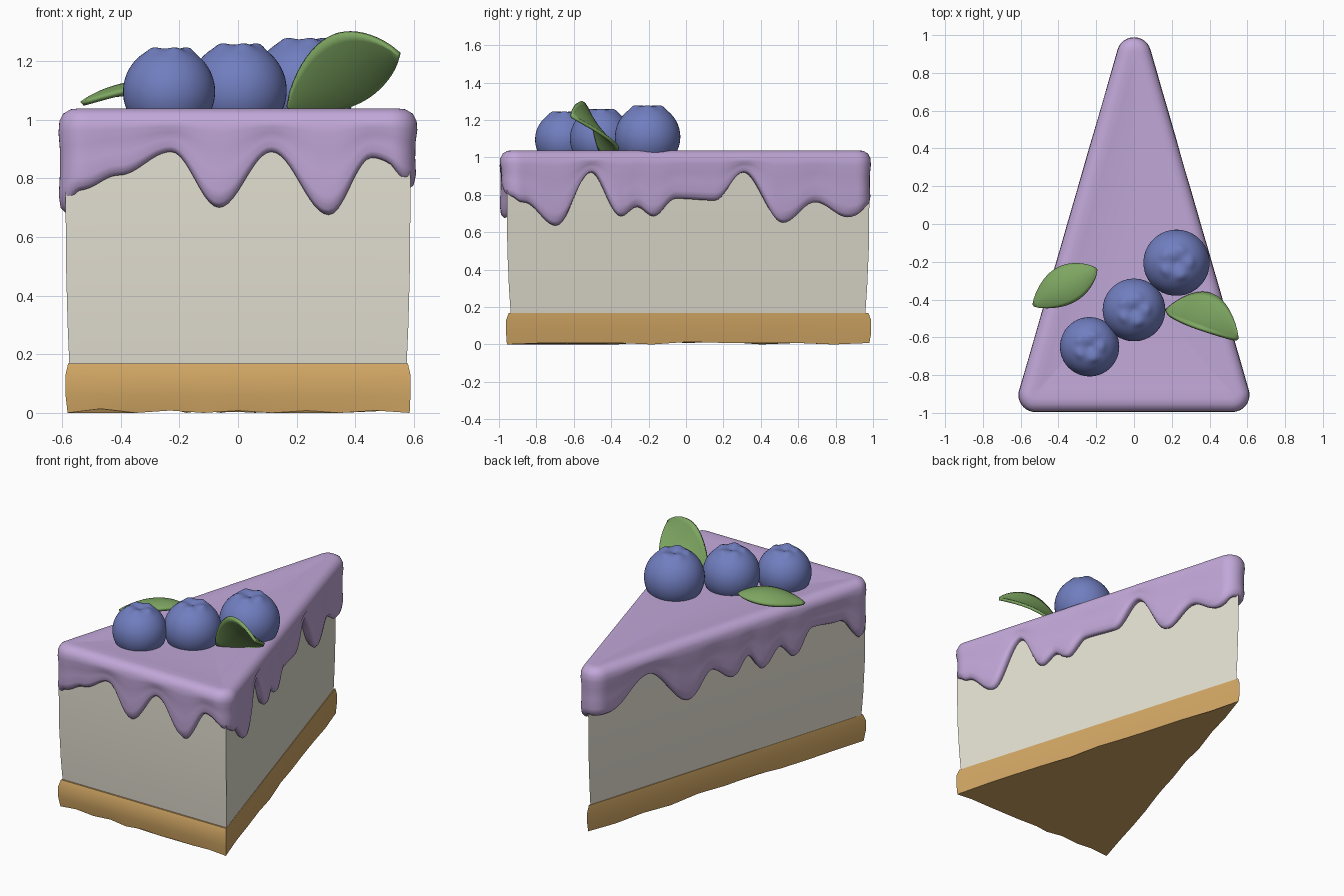
import bpy, math, random
from mathutils import Vector

if "Cube" in bpy.data.objects:
    bpy.data.objects.remove(bpy.data.objects["Cube"])

random.seed(4)

def srgb(r, g, b):
    return tuple((c / 255) ** 2.2 for c in (r, g, b)) + (1.0,)

def material(name, *rgb):
    m = bpy.data.materials.new(name)
    m.diffuse_color = srgb(*rgb)
    m.use_nodes = True
    m.node_tree.nodes["Principled BSDF"].inputs["Base Color"].default_value = m.diffuse_color
    return m

def make(name, verts, faces, mat, angle=40):
    me = bpy.data.meshes.new(name)
    me.from_pydata([tuple(v) for v in verts], [], faces)
    me.materials.append(mat)
    ob = bpy.data.objects.new(name, me)
    bpy.context.collection.objects.link(ob)
    bpy.ops.object.select_all(action='DESELECT')
    ob.select_set(True)
    bpy.context.view_layer.objects.active = ob
    bpy.ops.object.mode_set(mode='EDIT')
    bpy.ops.mesh.select_all(action='SELECT')
    bpy.ops.mesh.normals_make_consistent(inside=False)
    bpy.ops.object.mode_set(mode='OBJECT')
    bpy.ops.object.shade_smooth_by_angle(angle=math.radians(angle))
    return ob

def loft(name, rings, mat, angle=40):
    """Skin closed rings of equal length, capping both ends."""
    n = len(rings[0])
    verts = [p for r in rings for p in r]
    faces = [(k * n + i, k * n + (i + 1) % n, (k + 1) * n + (i + 1) % n, (k + 1) * n + i)
             for k in range(len(rings) - 1) for i in range(n)]
    faces += [tuple(range(n))[::-1], tuple(range(len(verts) - n, len(verts)))]
    return make(name, verts, faces, mat, angle)

def triangle(w, y0, y1, n):
    """Sharp wedge outline, n points per side, counter-clockwise."""
    c = [Vector((-w, y0)), Vector((w, y0)), Vector((0, y1))]
    return [c[s].lerp(c[(s + 1) % 3], i / n) for s in range(3) for i in range(n)]

crust_mat = material("crust", 208, 165, 100)
filling_mat = material("filling", 226, 222, 208)
icing_mat = material("icing", 192, 166, 215)
berry_mat = material("berry", 112, 125, 190)
leaf_mat = material("leaf", 125, 165, 98)

# Biscuit crust with an uneven lower edge
outer = triangle(0.588, -0.962, 0.99, 10)
low = [(p.x * s, p.y * s, random.choice((0, 0, 0.008, 0.014)))
       for p in outer for s in (random.uniform(0.985, 0.998),)]
loft("crust", [low,
               [(p.x, p.y, 0.06) for p in outer],
               [(p.x, p.y, 0.13) for p in outer],
               [(p.x * 0.985, p.y * 0.985, 0.168) for p in outer]], crust_mat, 30)

# Cream filling, bulging slightly toward the top
loft("filling", [[(p.x * s, p.y * s, z) for p in triangle(0.588, -0.958, 0.98, 8)]
                 for z, s in ((0.165, 0.978), (0.3, 0.988), (0.5, 0.997), (0.75, 1.0), (0.99, 0.995))],
     filling_mat)

# Icing outline: inset triangle plus outward normals with rounded corners
R = 0.09
half = math.radians(16.5)
ix, iy0, iy1 = 0.521, -0.905, 0.898
corners = [Vector((-ix, iy0)), Vector((ix, iy0)), Vector((0, iy1))]
angles = [-math.pi / 2, half, math.pi - half, 1.5 * math.pi]
samples = []
for s in range(3):
    a, b = corners[s], corners[(s + 1) % 3]
    count = 64 if s == 0 else 104
    samples += [(a.lerp(b, i / count), angles[s]) for i in range(count)]
    samples += [(b, angles[s] + (angles[s + 1] - angles[s]) * i / 12) for i in range(12)]
N = len(samples)

def rim(i, k):
    p, a = samples[i]
    return Vector((p.x + k * math.cos(a), p.y + k * math.sin(a)))

def side_x(y):
    return ix * (iy1 - y) / (iy1 - iy0) + 0.08

# Drip heights: front by x, then both long sides by y
front = [(-0.54, .76), (-0.4, .81), (-0.23, .89), (-0.06, .70), (0.12, .89), (0.31, .675), (0.46, .87)]
right = [(-0.95, .79), (-0.86, .76), (-0.70, .635), (-0.5, .92), (-0.35, .685), (-0.26, .735), (-0.17, .685),
         (-0.05, .78), (0.15, .77), (0.31, .92), (0.52, .65), (0.70, .76), (0.87, .68)]
left = [(0.88, .74), (0.61, .9), (0.31, .65), (0.15, .79), (0.0, .70), (-0.1, .8), (-0.2, .69),
        (-0.33, .79), (-0.43, .7), (-0.56, .84), (-0.76, .82), (-0.9, .68)]
marks = [(x, -0.99, z) for x, z in front] + [(side_x(y), y, z) for y, z in right]
marks += [(0, 0.99, .74)] + [(-side_x(y), y, z) for y, z in left]
keys = sorted((min(range(N), key=lambda i: (rim(i, R) - Vector((x, y))).length), z) for x, y, z in marks)
keys = [(keys[-1][0] - N, keys[-1][1])] + keys + [(keys[0][0] + N, keys[0][1])]

def drip(i):
    for (a, za), (b, zb) in zip(keys, keys[1:]):
        if a <= i < b:
            t = (1 - math.cos(math.pi * (i - a) / (b - a))) / 2
            return za + (zb - za) * t
    return 0.8

# Icing profile from the hidden underside up over the rim; f runs from drip edge to shoulder
profile = [(0.0, .25), (0.04, .04), (0.066, 0), (0.084, .06), (0.09, .2), (0.086, .45), (0.086, .7), (0.091, .9)]
rings = []
for k, f in profile:
    ring = []
    for i in range(N):
        z0 = drip(i)
        fat = 1 - 0.16 * max(0, min(1, (z0 - 0.7) / 0.2)) * (1 - f)
        ring.append((*rim(i, k * fat), z0 + (0.985 - z0) * f))
    rings.append(ring)
for k, z in ((0.088, 0.995), (0.075, 1.02), (0.05, 1.035), (0.02, 1.038)):
    rings.append([(*rim(i, k), z) for i in range(N)])
centre = Vector((0, -0.3))
for s, z in ((0.93, 1.034), (0.75, 1.027), (0.4, 1.022), (0.05, 1.022)):
    rings.append([(*centre.lerp(rim(i, 0.01), s), z) for i in range(N)])
loft("icing", rings, icing_mat, 80)

# Blueberries: spheres with a dimpled, five-lobed crown
def berry(name, x, y, z, r):
    cols, rows = 50, 36
    rings = []
    for j in range(rows + 1):
        th = 0.01 + (math.pi - 0.02) * (j / rows) ** 1.3
        ring = []
        for i in range(cols):
            ph = 2 * math.pi * i / cols
            lobe = 0.5 + 0.5 * math.cos(5 * ph)
            d = r * (1 + 0.055 * math.exp(-((th - 0.44) / 0.13) ** 2) * lobe
                     - 0.13 * math.exp(-(th / 0.22) ** 2))
            ring.append((x + d * math.sin(th) * math.cos(ph), y + d * math.sin(th) * math.sin(ph),
                         z + d * math.cos(th)))
        rings.append(ring)
    loft(name, rings, berry_mat, 70)

berry("blueberry_left", -0.235, -0.65, 1.095, 0.157)
berry("blueberry_middle", 0.0, -0.455, 1.10, 0.166)
berry("blueberry_right", 0.225, -0.205, 1.11, 0.175)

# Leaves: bowed blade along a curve, cupped across its width
def leaf(name, base, mid, tip, side, cup):
    base, mid, tip, side, cup = map(Vector, (base, mid, tip, side, cup))
    ctrl = mid * 2 - (base + tip) / 2
    nu, nv = 20, 10
    verts = []
    for i in range(nu + 1):
        t = i / nu
        p = base * (1 - t) ** 2 + ctrl * 2 * t * (1 - t) + tip * t * t
        w = max(0.03, math.sin(math.pi * t ** 0.95) ** 0.75) if 0 < t < 1 else 0.03
        for j in range(nv + 1):
            v = 2 * j / nv - 1
            verts.append(p + side * (v * w) + cup * (w * v * v))
    q = nv + 1
    faces = [(i * q + j, i * q + j + 1, (i + 1) * q + j + 1, (i + 1) * q + j)
             for i in range(nu) for j in range(nv)]
    ob = make(name, verts, faces, leaf_mat, 60)
    sol = ob.modifiers.new("thickness", 'SOLIDIFY')
    sol.thickness = 0.018
    sol.offset = 0

leaf("leaf_left", (-0.2, -0.24, 1.10), (-0.365, -0.325, 1.12), (-0.53, -0.43, 1.055),
     (-0.05, 0.085, -0.01), (0, 0, -0.025))
leaf("leaf_right", (0.17, -0.46, 1.04), (0.37, -0.47, 1.16), (0.55, -0.61, 1.22),
     (-0.05, -0.085, 0.11), (0.0, 0.01, 0.015))
